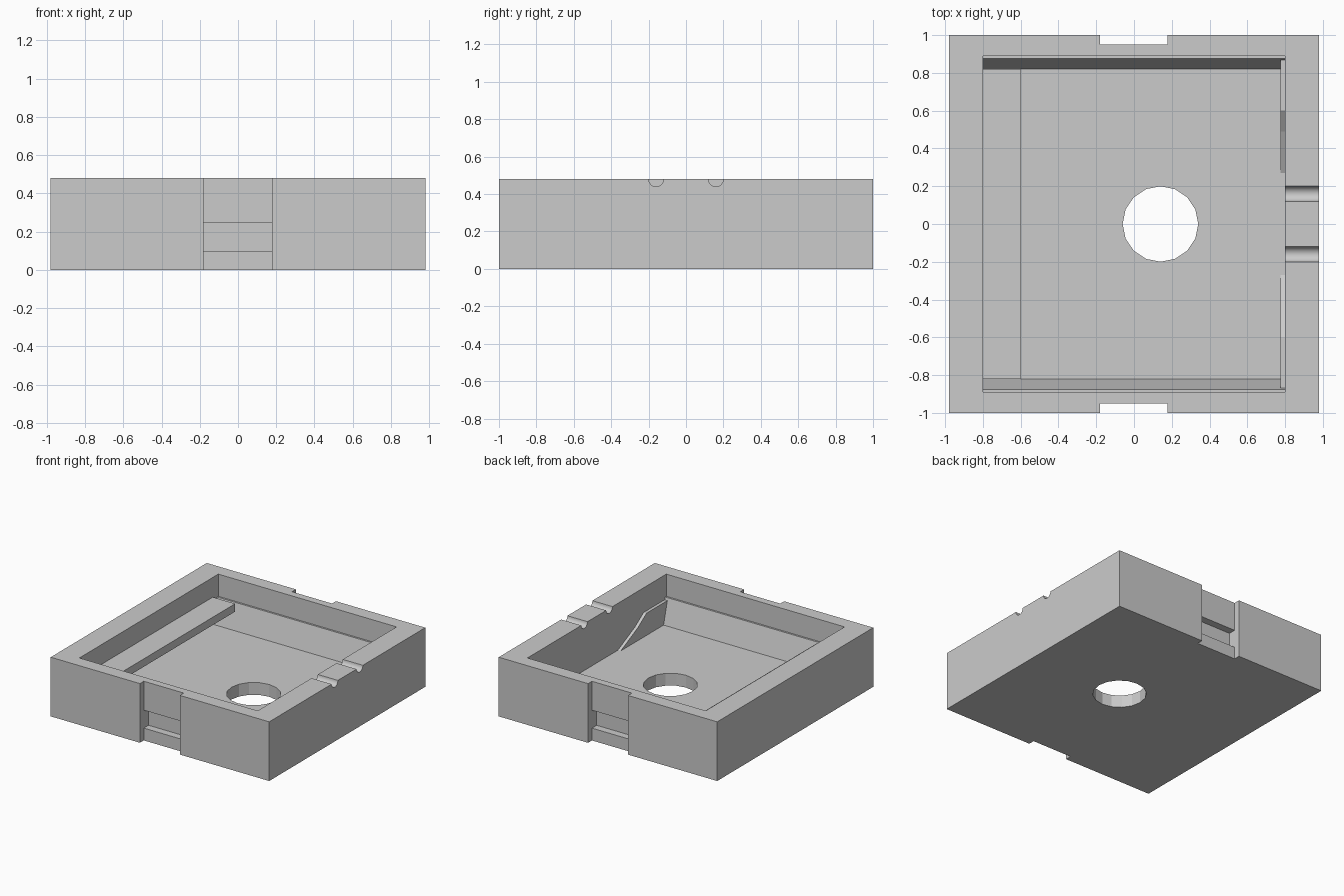
import bpy, bmesh, math

cube = bpy.data.objects.get("Cube")
if cube:
    bpy.data.objects.remove(cube, do_unlink=True)

grey = bpy.data.materials.new("plain_grey")
grey.use_nodes = True
COLOR = (0.6, 0.6, 0.6, 1)
grey.diffuse_color = COLOR
for node in grey.node_tree.nodes:
    if node.type == 'BSDF_PRINCIPLED':
        node.inputs["Base Color"].default_value = COLOR


def prism(name, profile, x0, x1):
    """Extrude a (y, z) profile along x."""
    bm = bmesh.new()
    face = bm.faces.new([bm.verts.new((x0, y, z)) for y, z in profile])
    ext = bmesh.ops.extrude_face_region(bm, geom=[face])
    verts = [g for g in ext["geom"] if isinstance(g, bmesh.types.BMVert)]
    bmesh.ops.translate(bm, verts=verts, vec=(x1 - x0, 0, 0))
    bmesh.ops.recalc_face_normals(bm, faces=bm.faces)
    mesh = bpy.data.meshes.new(name)
    bm.to_mesh(mesh)
    bm.free()
    mesh.materials.append(grey)
    obj = bpy.data.objects.new(name, mesh)
    bpy.context.collection.objects.link(obj)
    return obj


def box(name, x0, x1, y0, y1, z0, z1):
    return prism(name, [(y0, z0), (y1, z0), (y1, z1), (y0, z1)], x0, x1)


def cut(target, cutter):
    cutter.hide_render = True
    mod = target.modifiers.new("cut", 'BOOLEAN')
    mod.operation = 'DIFFERENCE'
    mod.solver = 'EXACT'
    mod.object = cutter
    bpy.context.view_layer.objects.active = target
    bpy.ops.object.modifier_apply(modifier=mod.name)
    bpy.data.objects.remove(cutter, do_unlink=True)


# Open tray with sloped lower walls
tray = box("tray", -0.98, 0.98, -1, 1, 0, 0.48)
half = [(0.82, 0.1), (0.875, 0.3), (0.89, 0.3), (0.89, 0.6)]
cavity = half + [(-y, z) for y, z in reversed(half)]
cut(tray, prism("cavity_cutter", cavity, -0.8, 0.8))

# Round hole in the floor
bpy.ops.mesh.primitive_cylinder_add(vertices=16, radius=0.2, depth=0.6,
                                    location=(0.14, 0, 0),
                                    rotation=(0, 0, math.pi / 2))
cut(tray, bpy.context.object)

for side in (-1, 1):
    # Outer notch with a deeper latch pocket
    y_in, y_pocket, y_out = sorted((0.95 * side, 1.1 * side)), 0.89 * side, 1.1 * side
    cut(tray, box("notch_cutter", -0.18, 0.178, *y_in, -0.1, 0.6))
    cut(tray, box("pocket_cutter", -0.18, 0.178,
                  *sorted((y_pocket, y_out)), 0.1, 0.245))
    # Half-round cable groove across the rim
    groove = [(0.16 * side + 0.04 * math.cos(a), 0.48 + 0.04 * math.sin(a))
              for a in (math.tau * i / 24 for i in range(24))]
    cut(tray, prism("groove_cutter", groove, 0.7, 1.1))
    # Sloped rib against the wall
    rib = [(0.27, 0.1), (0.49, 0.205), (0.6, 0.28), (0.868, 0.28), (0.82, 0.1)]
    prism("rib_left" if side > 0 else "rib_right",
          [(side * y, z) for y, z in rib], 0.775, 0.8)

# Raised shelf along one wall
box("shelf", -0.8, -0.6, -0.82, 0.82, 0.256, 0.32)

# Flat faces with smooth grooves
bpy.ops.object.select_all(action='DESELECT')
tray.select_set(True)
bpy.context.view_layer.objects.active = tray
bpy.ops.object.shade_smooth_by_angle(angle=math.radians(20))
